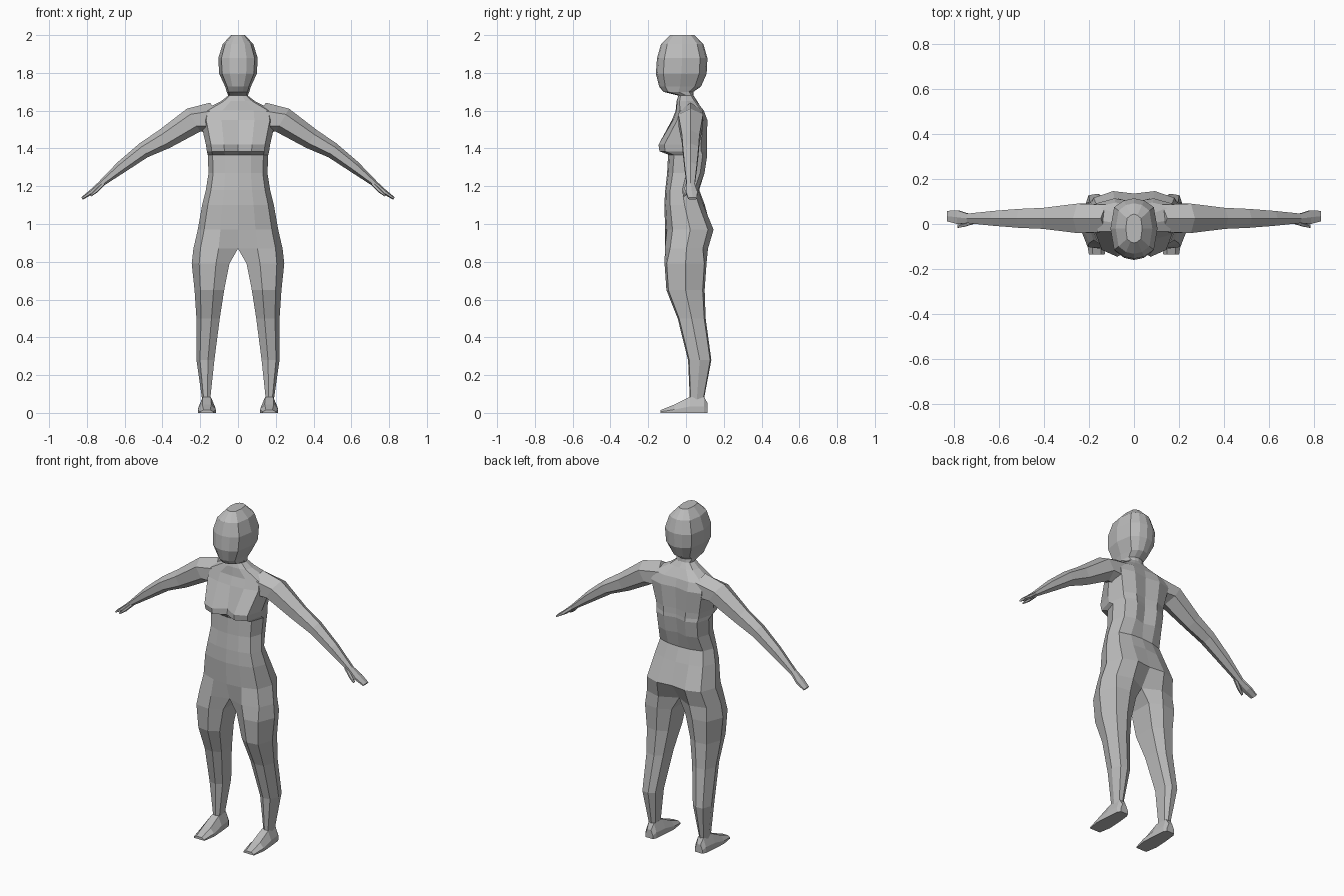
import bpy, bmesh
from math import sin, cos, pi, radians, copysign, sqrt
from mathutils import Matrix

cube = bpy.data.objects.get("Cube")
if cube:
    bpy.data.objects.remove(cube)

skin = bpy.data.materials.new("plain grey")
skin.use_nodes = True
skin.diffuse_color = (0.5, 0.5, 0.5, 1)
skin.node_tree.nodes["Principled BSDF"].inputs["Base Color"].default_value = skin.diffuse_color


def boxy(value):
    """Push a sine outward so that the front and the back become flat panels."""
    return copysign(sqrt(abs(value)), value)


def mix(start, end, factor):
    return start + (end - start) * factor


def trunk_ring(z, width, front, back, cleft=0, spine=0):
    """Left half of a body section, from the front centre to the back centre."""
    ring = []
    for step in range(7):
        angle = radians(30 * step - 90)
        side = max(cos(angle), 0) ** 1.2
        ring.append([width * side, mix(front, back, (1 + boxy(sin(angle))) / 2), z])
    ring[0][1] += cleft
    ring[-1][1] -= spine
    return ring


def leg_ring(z, inner, outer, front, back):
    """Closed leg section that starts and ends on the inner thigh."""
    ring = []
    for step in range(-3, 4):
        angle = 2 * pi * step / 7
        ring.append((mix(inner, outer, (1 + cos(angle)) / 2),
                     mix(front, back, (1 + boxy(sin(angle))) / 2), z))
    return ring


def arm_ring(x, z, thick, depth, y=.025):
    """Six-sided section, tilted to stand across the sloping arm."""
    ring = []
    for step in range(6):
        angle = step * pi / 3
        rise = cos(angle) * thick / 2
        ring.append((x + rise * sin(pi / 6), y + boxy(sin(angle)) * depth / 2,
                     z + rise * cos(pi / 6)))
    return ring


def foot_ring(y, width, height):
    """Foot section: flat sole, low upright sides and a narrow instep."""
    half = width / 2
    corners = [(-half, 0), (half, 0), (half, height * .4),
               (half / 2, height), (-half / 2, height), (-half, height * .4)]
    return [(.165 + across, y, up) for across, up in corners]


def build(name, rings, open_bands=0):
    """Bridge rings into a half mesh, mirror it across x and make an object."""
    bm = bmesh.new()
    rows = [[bm.verts.new(point) for point in ring] for ring in rings]
    count = len(rows[0])
    for band, (upper, lower) in enumerate(zip(rows, rows[1:])):
        for here in range(count - 1 if band < open_bands else count):
            there = (here + 1) % count
            bm.faces.new((upper[here], upper[there], lower[there], lower[here]))
    bm.faces.new(rows[0])
    bm.faces.new(rows[-1])
    bmesh.ops.mirror(bm, geom=bm.verts[:] + bm.edges[:] + bm.faces[:],
                     matrix=Matrix.Identity(4), merge_dist=0.001, axis='X')
    bmesh.ops.recalc_face_normals(bm, faces=bm.faces[:])
    mesh = bpy.data.meshes.new(name)
    bm.to_mesh(mesh)
    bm.free()
    mesh.materials.append(skin)
    bpy.context.collection.objects.link(bpy.data.objects.new(name, mesh))


# Head: an egg that leans forward toward the jaw
head = []
for step in range(5):
    angle = radians(20 + 30 * step)
    bulge = sin(angle) ** .7
    jaw = max(-cos(angle), 0) * .03
    head.append(trunk_ring(z=1.85 + .16 * cos(angle), width=.106 * sin(angle),
                           front=-.02 - .135 * bulge - jaw, back=-.02 + .135 * bulge))

# Chin, neck and shoulders
neck = [
    trunk_ring(z=1.7, width=.06, front=-.12, back=.04),
    trunk_ring(z=1.68, width=.052, front=-.04, back=.04),
    trunk_ring(z=1.65, width=.09, front=-.05, back=.06),
    trunk_ring(z=1.6, width=.19, front=-.055, back=.1, spine=.01),
]

# Chest, waist and hips, down to the crotch
torso = [
    trunk_ring(z=1.55, width=.2, front=-.075, back=.12, spine=.02),
    trunk_ring(z=1.42, width=.17, front=-.155, back=.12, cleft=.055, spine=.025),
    trunk_ring(z=1.385, width=.165, front=-.15, back=.12, cleft=.045, spine=.025),
    trunk_ring(z=1.365, width=.16, front=-.095, back=.12, spine=.025),
    trunk_ring(z=1.27, width=.156, front=-.1, back=.105, spine=.025),
    trunk_ring(z=1.18, width=.17, front=-.11, back=.07),
    trunk_ring(z=1.1, width=.19, front=-.115, back=.1),
    trunk_ring(z=.97, width=.213, front=-.11, back=.155, spine=.02),
    trunk_ring(z=.87, width=.236, front=-.12, back=.125, cleft=.04, spine=.06),
]

# Thigh, knee, calf and ankle
legs = [
    leg_ring(z=.79, inner=.035, outer=.245, front=-.115, back=.11),
    leg_ring(z=.65, inner=.065, outer=.23, front=-.105, back=.1),
    leg_ring(z=.5, inner=.09, outer=.22, front=-.045, back=.105),
    leg_ring(z=.28, inner=.12, outer=.22, front=.01, back=.135),
    leg_ring(z=.07, inner=.145, outer=.19, front=.02, back=.095),
]
trunk = head + neck + torso
build("body", trunk + legs, open_bands=len(trunk) - 1)

# Shoulder, upper arm, elbow, forearm, wrist and flat hand
build("arms", [
    arm_ring(x=.1, z=1.56, thick=.19, depth=.13),
    arm_ring(x=.235, z=1.55, thick=.14, depth=.14),
    arm_ring(x=.39, z=1.45, thick=.11, depth=.1),
    arm_ring(x=.5, z=1.39, thick=.085, depth=.09),
    arm_ring(x=.62, z=1.3, thick=.065, depth=.07),
    arm_ring(x=.735, z=1.205, thick=.03, depth=.045),
    arm_ring(x=.78, z=1.167, thick=.025, depth=.065, y=.03),
    arm_ring(x=.826, z=1.135, thick=.015, depth=.05, y=.035),
])
build("thumbs", [
    arm_ring(x=.71, z=1.215, thick=.02, depth=.03, y=.015),
    arm_ring(x=.75, z=1.175, thick=.02, depth=.025, y=0),
    arm_ring(x=.78, z=1.15, thick=.01, depth=.015, y=-.01),
])

# Feet, from the toes back to the heel
build("feet", [
    foot_ring(y=-.135, width=.07, height=.015),
    foot_ring(y=-.06, width=.095, height=.045),
    foot_ring(y=.02, width=.085, height=.085),
    foot_ring(y=.095, width=.07, height=.085),
    foot_ring(y=.115, width=.05, height=.05),
])
